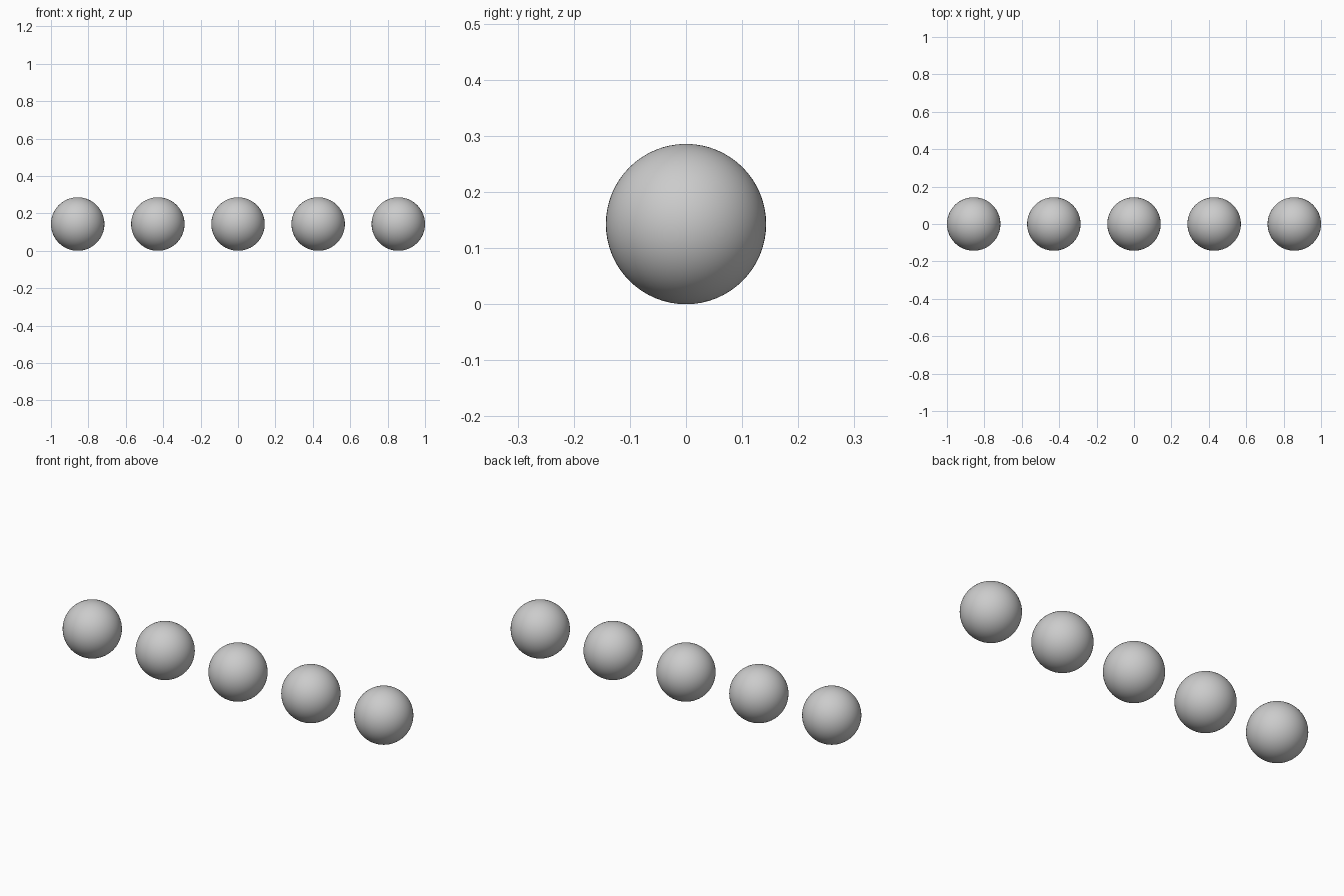
import bpy

if "Cube" in bpy.data.objects:
    bpy.data.objects.remove(bpy.data.objects["Cube"])

# Row of five equal balls, gaps half as wide again as the radius
COUNT = 5
RADIUS = 1 / 7
SPACING = 3 * RADIUS


def add_ball(index):
    x = (index - (COUNT - 1) / 2) * SPACING
    bpy.ops.mesh.primitive_uv_sphere_add(
        segments=64, ring_count=32, radius=RADIUS, location=(x, 0, RADIUS))
    ball = bpy.context.object
    ball.name = f"ball_{index + 1}"
    bpy.ops.object.shade_smooth()


for i in range(COUNT):
    add_ball(i)
